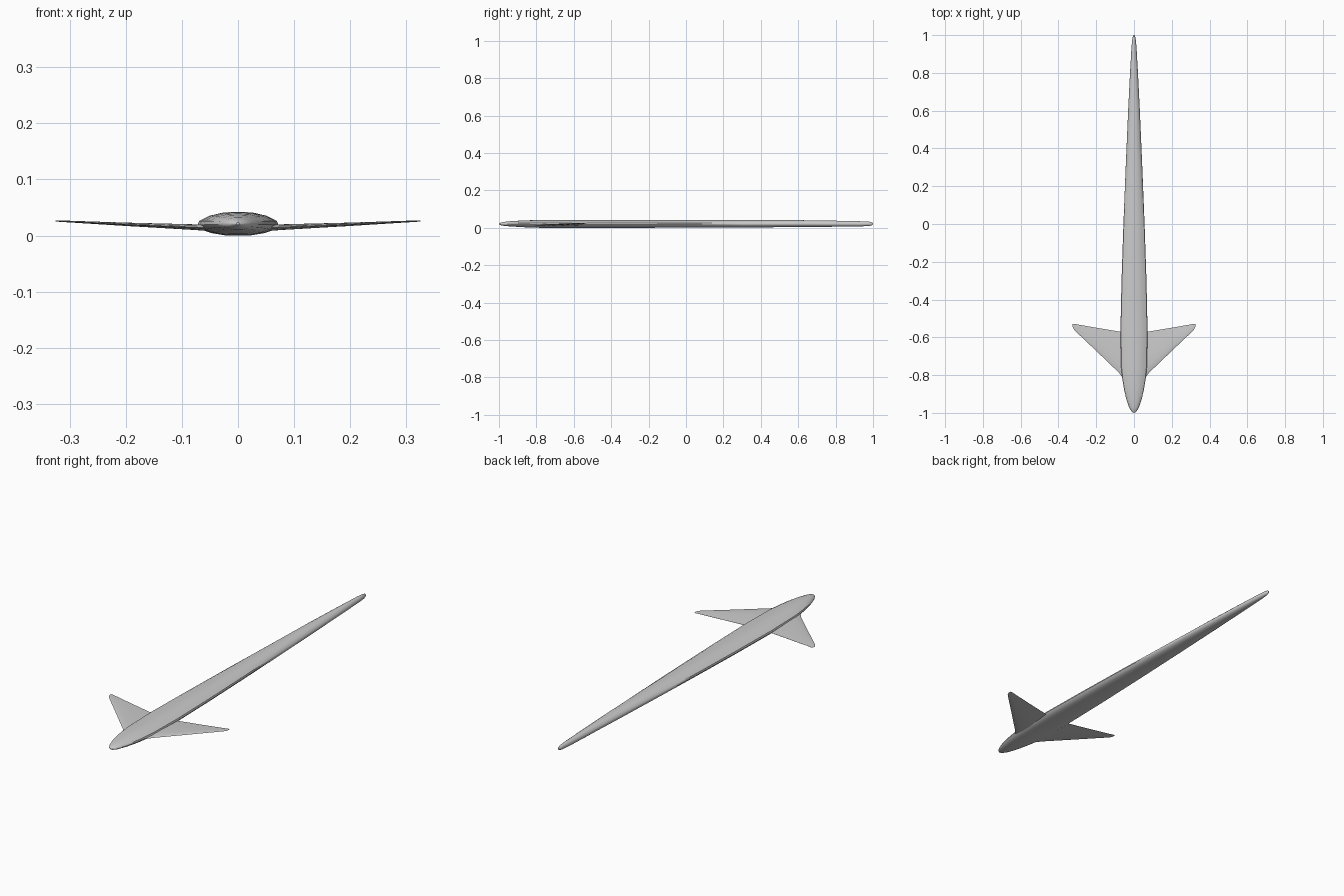
import bpy, bmesh

def loft(name, rings):
    """Skin a list of equal-length closed rings and cap both ends."""
    bm = bmesh.new()
    loops = [[bm.verts.new(p) for p in r] for r in rings]
    n = len(loops[0])
    for a, b in zip(loops, loops[1:]):
        for i in range(n):
            j = (i + 1) % n
            bm.faces.new((a[i], a[j], b[j], b[i]))
    bm.faces.new(loops[0])
    bm.faces.new(loops[-1])
    bmesh.ops.recalc_face_normals(bm, faces=bm.faces)
    me = bpy.data.meshes.new(name)
    bm.to_mesh(me)
    bm.free()
    ob = bpy.data.objects.new(name, me)
    bpy.context.collection.objects.link(ob)
    bpy.ops.object.select_all(action='DESELECT')
    ob.select_set(True)
    bpy.context.view_layer.objects.active = ob
    bpy.ops.object.shade_smooth_by_angle(angle=0.7)
    return ob

# Fuselage: flattened cross-section (x, z in -1..1), scaled along the length
half = [(0, 1), (0.35, 0.96), (0.7, 0.68), (0.96, 0.25), (1, -0.1),
        (0.92, -0.5), (0.65, -0.8), (0.3, -1)]
section = half + [(0, -1)] + [(-x, z) for x, z in reversed(half[1:])]
# y, half width, bottom, top
stations = [(-1.0, 0.003, 0.019, 0.023), (-0.99, 0.015, 0.014, 0.028),
            (-0.97, 0.026, 0.010, 0.032), (-0.93, 0.040, 0.007, 0.036),
            (-0.88, 0.052, 0.004, 0.039), (-0.82, 0.062, 0.001, 0.041),
            (-0.76, 0.068, 0.0, 0.042), (-0.57, 0.072, 0.0, 0.042),
            (-0.3, 0.066, 0.0, 0.042), (0.0, 0.056, 0.001, 0.042),
            (0.3, 0.044, 0.002, 0.042), (0.6, 0.031, 0.004, 0.041),
            (0.8, 0.021, 0.006, 0.038), (0.94, 0.013, 0.008, 0.035),
            (0.98, 0.009, 0.010, 0.033), (0.995, 0.005, 0.014, 0.029),
            (1.0, 0.002, 0.018, 0.025)]
loft("fuselage", [[(x * w, y, (t + b) / 2 + z * (t - b) / 2) for x, z in section]
                  for y, w, b, t in stations])

# Swept wings: thin foil from leading edge (0) to trailing edge (1)
foil = [(0, 0), (0.04, 0.5), (0.2, 0.95), (0.45, 1), (0.75, 0.6), (1, 0.08),
        (1, -0.08), (0.75, -0.6), (0.45, -1), (0.2, -0.95), (0.04, -0.5)]
# x, leading y, trailing y, centre z, half thickness
ribs = [(0.03, -0.845, -0.577, 0.014, 0.006), (0.066, -0.806, -0.571, 0.0145, 0.0055),
        (0.08, -0.787, -0.569, 0.015, 0.005), (0.20, -0.672, -0.549, 0.020, 0.003),
        (0.30, -0.577, -0.532, 0.0248, 0.0015), (0.318, -0.559, -0.528, 0.0255, 0.0011),
        (0.325, -0.545, -0.530, 0.026, 0.0006)]
for side, name in ((1, "right_wing"), (-1, "left_wing")):
    loft(name, [[(side * x, a + u * (b - a), z + v * h) for u, v in foil]
                for x, a, b, z, h in ribs])
